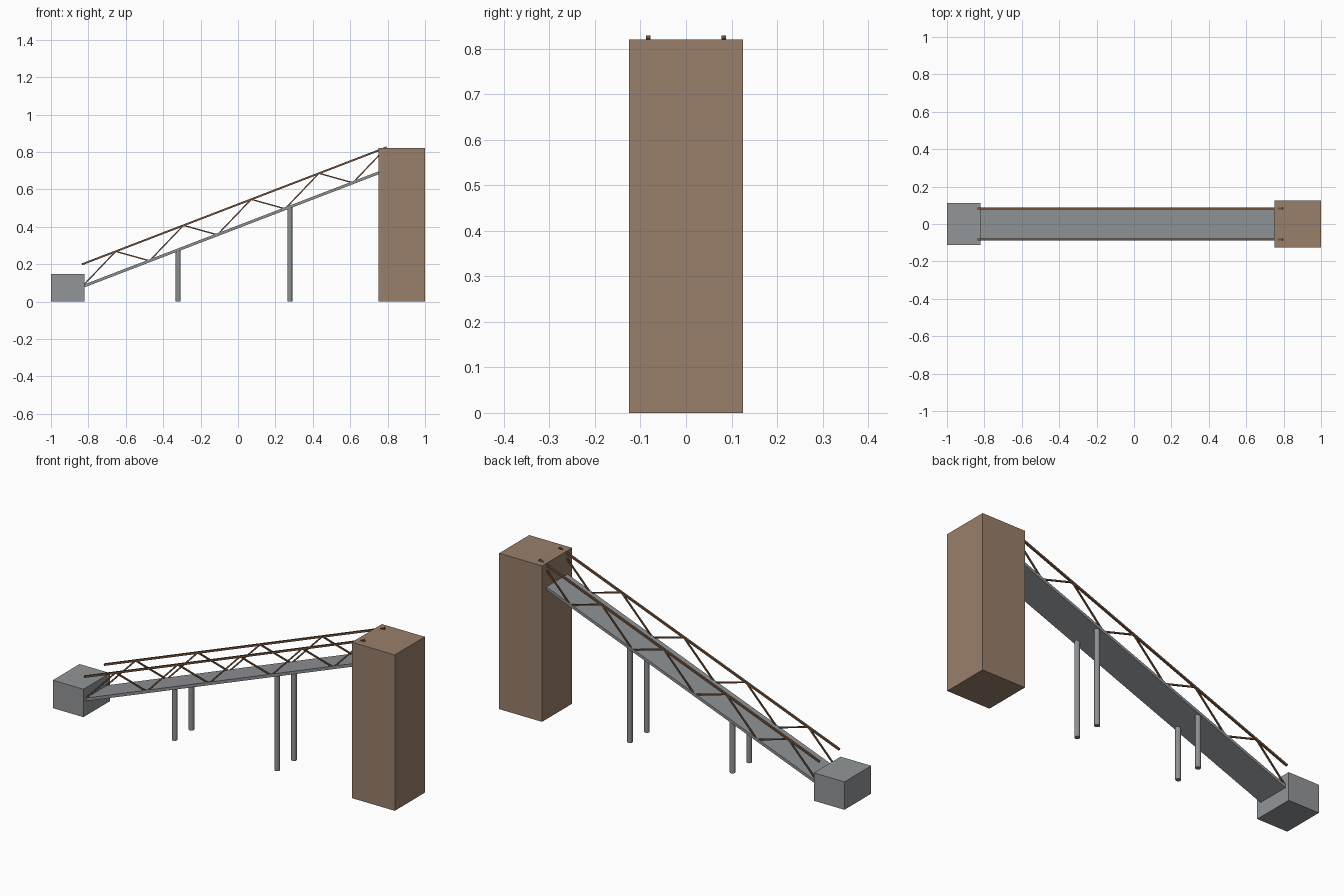
import bpy
from mathutils import Vector

cube = bpy.data.objects.get("Cube")
if cube:
    bpy.data.objects.remove(cube, do_unlink=True)


def material(name, rgb):
    mat = bpy.data.materials.new(name)
    mat.use_nodes = True
    mat.diffuse_color = (*rgb, 1)
    mat.node_tree.nodes["Principled BSDF"].inputs["Base Color"].default_value = (*rgb, 1)
    return mat


concrete = material("concrete grey", (0.29, 0.305, 0.315))
steel = material("steel grey", (0.27, 0.285, 0.30))
earth = material("earth brown", (0.32, 0.215, 0.15))
rust = material("rust brown", (0.17, 0.085, 0.045))


def finish(name, mat):
    obj = bpy.context.object
    obj.name = name
    obj.data.materials.append(mat)
    return obj


def block(name, center, size, mat):
    bpy.ops.mesh.primitive_cube_add(size=1, location=center)
    bpy.context.object.scale = size
    return finish(name, mat)


def beam(name, start, end, width, depth, mat):
    """Box running from start to end in an xz plane."""
    a, b = Vector(start), Vector(end)
    obj = block(name, (a + b) / 2, ((b - a).length, width, depth), mat)
    obj.rotation_euler = Vector((1, 0, 0)).rotation_difference(b - a).to_euler()
    return obj


# Sloping line shared by deck and trusses
X0, X1 = -0.835, 0.795
DECK_Z, RAIL_Z, RISE = 0.079, 0.199, 0.626
SPANS = 9


def on_slope(t, y, base):
    return (X0 + (X1 - X0) * t, y, base + RISE * t)


# End supports
block("lower_abutment", (-0.911, 0, 0.0735), (0.178, 0.222, 0.147), concrete)
block("upper_tower", (0.875, 0, 0.41), (0.25, 0.25, 0.82), earth)

# Walkway deck
beam("deck", on_slope(0, 0, DECK_Z), on_slope(1, 0, DECK_Z), 0.176, 0.015, steel)

# Trusses and columns on both sides
for side, sign in (("left", 1), ("right", -1)):
    y = sign * 0.083
    beam(f"top_rail_{side}", on_slope(0, y, RAIL_Z), on_slope(1, y, RAIL_Z), 0.01, 0.01, rust)
    for i in range(SPANS):
        ends = [on_slope(k / SPANS, y, RAIL_Z if k % 2 else DECK_Z) for k in (i, i + 1)]
        beam(f"truss_diagonal_{side}_{i + 1}", *ends, 0.007, 0.007, rust)
    for label, x in (("lower", -0.32), ("upper", 0.277)):
        height = on_slope((x - X0) / (X1 - X0), 0, DECK_Z)[2]
        bpy.ops.mesh.primitive_cylinder_add(vertices=12, radius=0.0135, depth=height,
                                            location=(x, sign * 0.07, height / 2))
        finish(f"{label}_column_{side}", steel)
